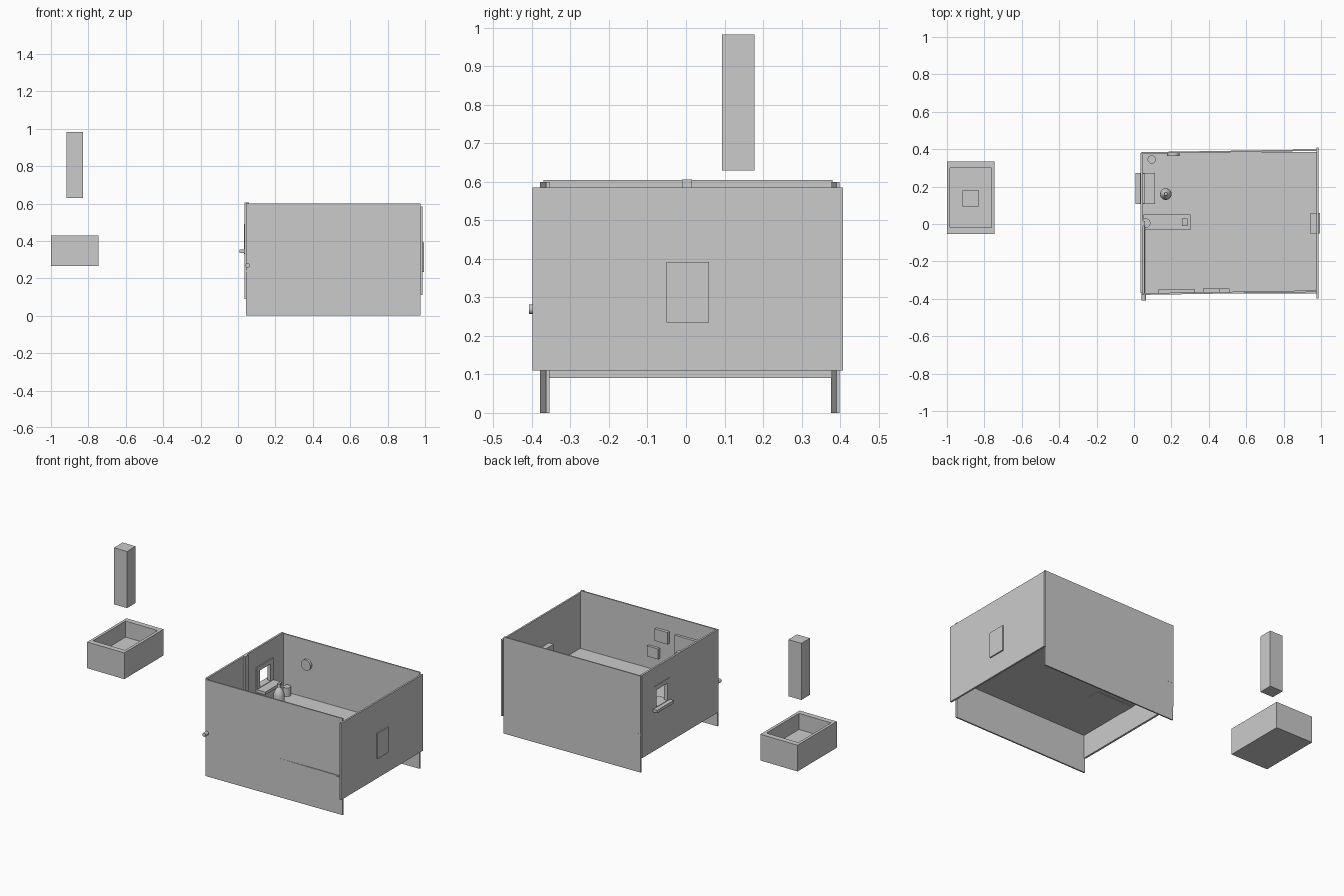
import bpy, bmesh, math
from mathutils import Vector

if "Cube" in bpy.data.objects:
    bpy.data.objects.remove(bpy.data.objects["Cube"])


def finish(bm, name, smooth=False):
    bmesh.ops.recalc_face_normals(bm, faces=bm.faces)
    me = bpy.data.meshes.new(name)
    bm.to_mesh(me)
    bm.free()
    ob = bpy.data.objects.new(name, me)
    bpy.context.collection.objects.link(ob)
    if smooth:
        bpy.ops.object.select_all(action='DESELECT')
        ob.select_set(True)
        bpy.context.view_layer.objects.active = ob
        bpy.ops.object.shade_smooth_by_angle()
    return ob


def box(name, x, y, z, skew=0.0):
    """Box from axis ranges; skew shifts y from the left end to the right end."""
    bm = bmesh.new()
    bmesh.ops.create_cube(bm, size=1)
    for v in bm.verts:
        right = v.co.x > 0
        v.co = Vector((x[right], y[v.co.y > 0] + skew * right, z[v.co.z > 0]))
    return finish(bm, name)


def holed_panel(name, x, y, z, hy, hz):
    """Upright panel facing x with a rectangular through-hole."""
    bm = bmesh.new()
    loops = []
    for px in x:
        for (a, b), (c, d) in ((y, z), (hy, hz)):
            loops.append([bm.verts.new((px, *p)) for p in ((a, c), (b, c), (b, d), (a, d))])
    for p, q in ((0, 1), (1, 3), (3, 2), (2, 0)):
        for i in range(4):
            j = (i + 1) % 4
            bm.faces.new((loops[p][i], loops[p][j], loops[q][j], loops[q][i]))
    return finish(bm, name)


def lathe(name, profile, start, axis='Z', sides=32):
    """Spin (radius, height) points round an axis through start."""
    bm = bmesh.new()
    rings = []
    for r, h in profile:
        ring = []
        for i in range(sides):
            t = 2 * math.pi * i / sides
            c, s = r * math.cos(t), r * math.sin(t)
            co = (c, s, h) if axis == 'Z' else (c, h, s)
            ring.append(bm.verts.new(Vector(start) + Vector(co)))
        rings.append(ring)
    for a, b in zip(rings, rings[1:]):
        for i in range(sides):
            j = (i + 1) % sides
            bm.faces.new((a[i], a[j], b[j], b[i]))
    bm.faces.new(rings[0])
    bm.faces.new(rings[-1])
    return finish(bm, name, True)


# Room shell
box("floor", (0.04, 0.978), (-0.371, 0.385), (0.233, 0.241))
box("front_wall", (0.043, 0.975), (-0.379, -0.370), (0.0, 0.6), 0.015)
box("back_wall", (0.043, 0.975), (0.376, 0.384), (0.0, 0.6), 0.015)
box("right_wall", (0.976, 0.987), (-0.398, 0.408), (0.11, 0.585))
holed_panel("left_wall", (0.036, 0.048), (-0.37, 0.38), (0.09, 0.605),
            (0.135, 0.245), (0.355, 0.465))

# Window
holed_panel("window_frame", (0.033, 0.055), (0.11, 0.27), (0.33, 0.49),
            (0.137, 0.243), (0.357, 0.463))
box("window_sill", (0.008, 0.112), (0.108, 0.272), (0.336, 0.354))

# Wall fittings
box("wall_hatch", (0.945, 0.995), (-0.05, 0.06), (0.235, 0.392))
box("picture_upper", (0.37, 0.458), (-0.366, -0.346), (0.43, 0.505))
box("picture_lower", (0.435, 0.51), (-0.366, -0.346), (0.32, 0.385))
box("notice_board", (0.13, 0.325), (-0.37, -0.350), (0.26, 0.5))
lathe("wall_clock", [(0.033, 0), (0.033, 0.02)], (0.21, 0.364, 0.45), 'Y')

# Low counter with basin, pipes and outside valve
box("counter", (0.05, 0.302), (-0.032, 0.05), (0.229, 0.262))
box("counter_block", (0.257, 0.285), (-0.01, 0.03), (0.26, 0.275))
lathe("basin", [(0.025, 0), (0.025, 0.012)], (0.063, 0.005, 0.26))
box("post", (0.04, 0.06), (-0.011, 0.016), (0.24, 0.606))
lathe("side_pipe", [(0.006, -0.395), (0.006, 0.0)], (0.052, 0, 0.27), 'Y', 16)
lathe("valve_knob", [(0.012, -0.408), (0.012, -0.37)], (0.052, 0, 0.269), 'Y', 16)

# Bottle and can on the floor
lathe("bottle", [(0.028, 0), (0.031, 0.004), (0.031, 0.095), (0.028, 0.112), (0.018, 0.13),
                 (0.011, 0.14), (0.011, 0.162), (0.008, 0.165)], (0.17, 0.16, 0.24))
lathe("can", [(0.022, 0), (0.022, 0.055)], (0.095, 0.345, 0.24))

# Open tray: block with its top inset and sunk
bm = bmesh.new()
ox, oy, oz = (-1.0, -0.745), (-0.053, 0.333), (0.267, 0.43)
ix, iy, iz = (-0.983, -0.763), (-0.02, 0.3), 0.33
levels = [(ox, oy, oz[0]), (ox, oy, oz[1]), (ix, iy, oz[1]), (ix, iy, iz)]
rings = [[bm.verts.new((x[a], y[b], z)) for a, b in ((0, 0), (1, 0), (1, 1), (0, 1))]
         for x, y, z in levels]
for a, b in zip(rings, rings[1:]):
    for i in range(4):
        j = (i + 1) % 4
        bm.faces.new((a[i], a[j], b[j], b[i]))
bm.faces.new(rings[0])
bm.faces.new(rings[-1])
finish(bm, "tray")

# Tall block floating above the tray
box("tall_block", (-0.918, -0.829), (0.094, 0.178), (0.63, 0.982))
